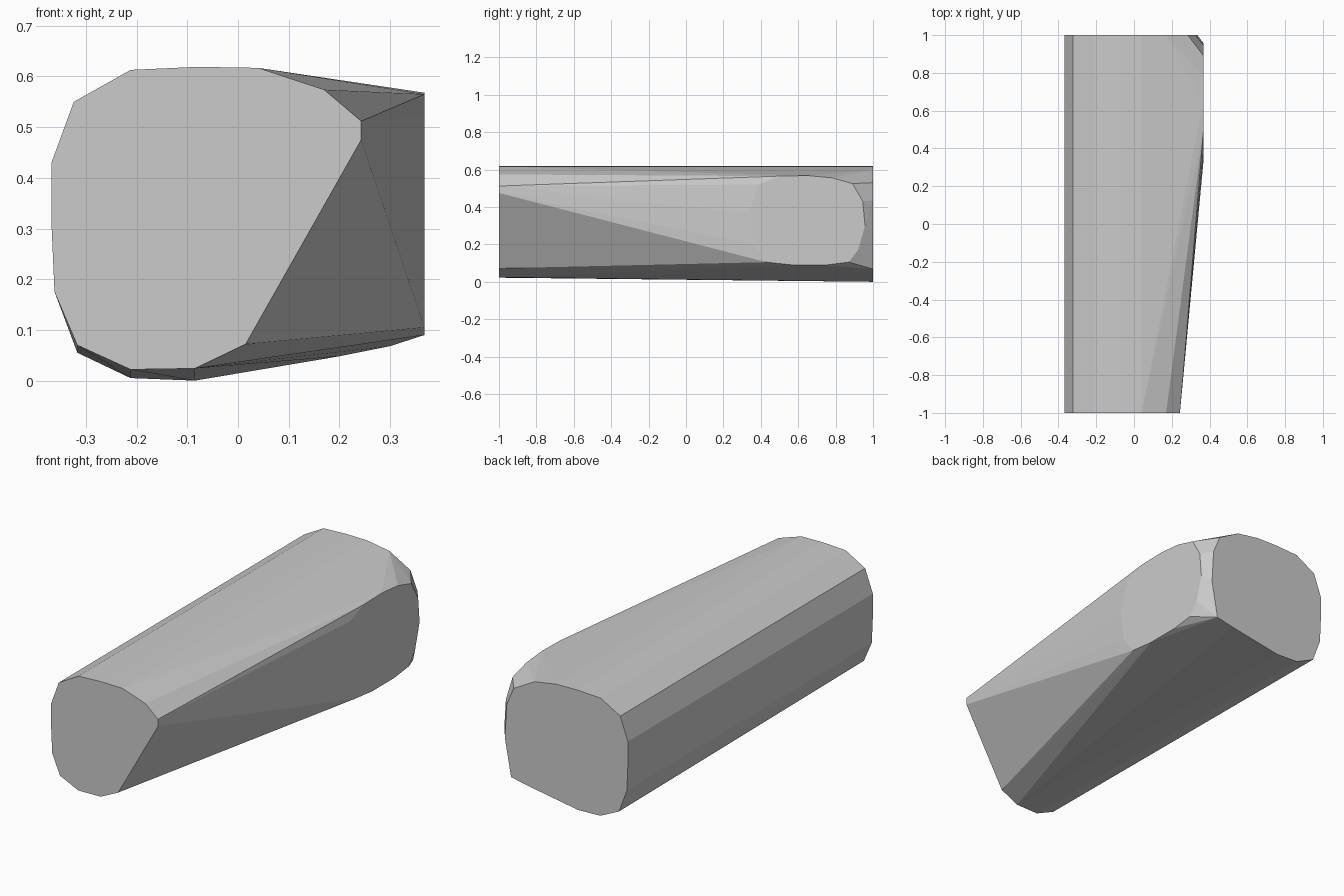
import bpy, bmesh, math

# left side outline (x, z), shared by both end caps
left = [(0.04, 0.617), (-0.08, 0.619), (-0.212, 0.613), (-0.324, 0.55),
        (-0.368, 0.43), (-0.368, 0.31), (-0.362, 0.175)]

# front cap, with its lower right corner cut away
front = left + [(-0.317, 0.07), (-0.212, 0.022), (-0.085, 0.024),
                (0.015, 0.072), (0.243, 0.475), (0.243, 0.512), (0.17, 0.574)]

# back cap, wider towards the right
back = left + [(-0.317, 0.055), (-0.212, 0.005), (-0.085, 0.0), (0.2, 0.048),
               (0.3, 0.068), (0.335, 0.26), (0.325, 0.435), (0.285, 0.53), (0.165, 0.597)]

# flat rounded pad on the right side (y, z)
pad = [(0.5, 0.565), (0.65, 0.568), (0.78, 0.556), (0.89, 0.525), (0.945, 0.43),
       (0.957, 0.3), (0.92, 0.17), (0.87, 0.105), (0.75, 0.09), (0.57, 0.09),
       (0.43, 0.105), (0.36, 0.2), (0.335, 0.37), (0.39, 0.52)]

points = [(x, -1, z) for x, z in front]
points += [(x, 1, z) for x, z in back]
points += [(0.368, y, z) for y, z in pad]

# faceted body wrapped around the three outlines
bm = bmesh.new()
for p in points:
    bm.verts.new(p)
hull = bmesh.ops.convex_hull(bm, input=bm.verts[:])
loose = [v for v in bm.verts if not v.link_faces]
bmesh.ops.delete(bm, geom=loose, context='VERTS')
bmesh.ops.dissolve_limit(bm, angle_limit=math.radians(0.5),
                         verts=bm.verts[:], edges=bm.edges[:])
bmesh.ops.recalc_face_normals(bm, faces=bm.faces[:])
mesh = bpy.data.meshes.new("faceted_body")
bm.to_mesh(mesh)
bm.free()
body = bpy.data.objects.new("faceted_body", mesh)
bpy.context.collection.objects.link(body)
